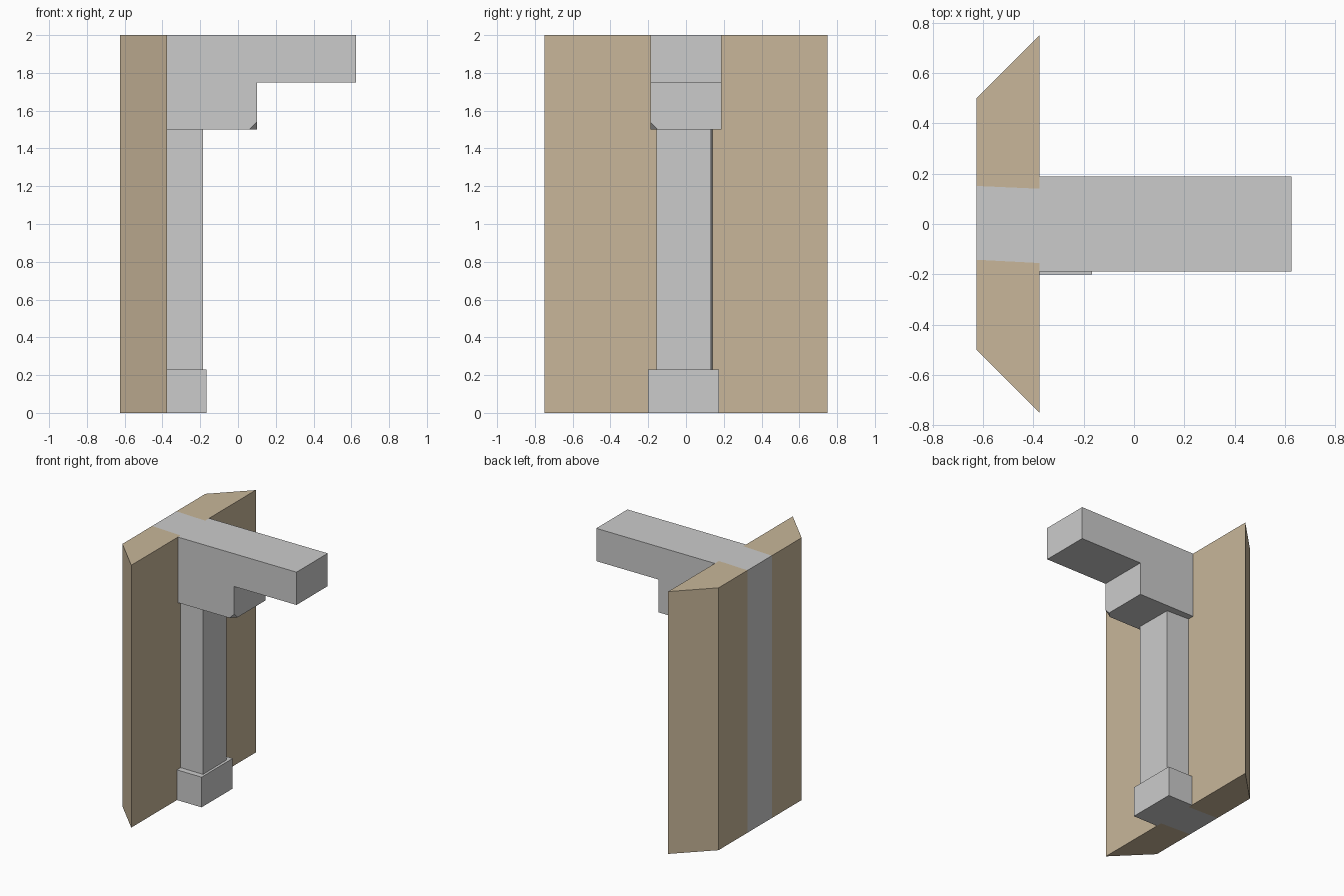
import bpy, bmesh
from mathutils import Vector

if "Cube" in bpy.data.objects:
    bpy.data.objects.remove(bpy.data.objects["Cube"])


def extrude_profile(name, points, direction, material=None, chip=None):
    """Extrude a closed profile; optionally chip one corner off."""
    bm = bmesh.new()
    face = bm.faces.new([bm.verts.new(p) for p in points])
    ext = bmesh.ops.extrude_face_region(bm, geom=[face], use_keep_orig=True)
    moved = [v for v in ext["geom"] if isinstance(v, bmesh.types.BMVert)]
    bmesh.ops.translate(bm, verts=moved, vec=direction)
    bmesh.ops.recalc_face_normals(bm, faces=bm.faces)
    if chip:
        corner, size = Vector(chip[0]), chip[1]
        v = min(bm.verts, key=lambda v: (v.co - corner).length)
        bmesh.ops.bevel(bm, geom=[v], offset=size, offset_type='OFFSET',
                        segments=1, affect='VERTICES', profile=0.5)
    mesh = bpy.data.meshes.new(name)
    bm.to_mesh(mesh)
    bm.free()
    obj = bpy.data.objects.new(name, mesh)
    bpy.context.collection.objects.link(obj)
    if material:
        mesh.materials.append(material)
    return obj


def upright(name, footprint, z0, z1, material=None):
    return extrude_profile(name, [(x, y, z0) for x, y in footprint],
                           (0, 0, z1 - z0), material)


tan = bpy.data.materials.new("tan_wall")
tan.diffuse_color = (0.58, 0.47, 0.32, 1)
tan.use_nodes = True
tan.node_tree.nodes["Principled BSDF"].inputs["Base Color"].default_value = tan.diffuse_color

BACK, FACE = -0.625, -0.375

# wall panels either side of the slightly skewed spine
upright("wall_panel_near", [(BACK, -0.5), (FACE, -0.75), (FACE, -0.155), (BACK, -0.142)], 0, 2, tan)
upright("wall_panel_far", [(BACK, 0.5), (FACE, 0.75), (FACE, 0.14), (BACK, 0.151)], 0, 2, tan)

# grey spine set through the wall
upright("spine", [(BACK, -0.142), (FACE, -0.155), (FACE, 0.14), (BACK, 0.151)], 0, 2)

# column and its foot
upright("column", [(FACE, -0.155), (-0.185, -0.157), (-0.188, 0.132), (FACE, 0.14)], 0.23, 1.5)
upright("column_base", [(FACE, -0.2), (-0.167, -0.2), (-0.167, 0.175), (FACE, 0.175)], 0, 0.23)

# stepped bracket and beam with one chipped lower corner
profile = [(FACE, 1.5), (0.1, 1.5), (0.1, 1.75), (0.625, 1.75), (0.625, 2), (FACE, 2)]
extrude_profile("beam_bracket", [(x, -0.188, z) for x, z in profile], (0, 0.376, 0),
                chip=((0.1, -0.188, 1.5), 0.04))
